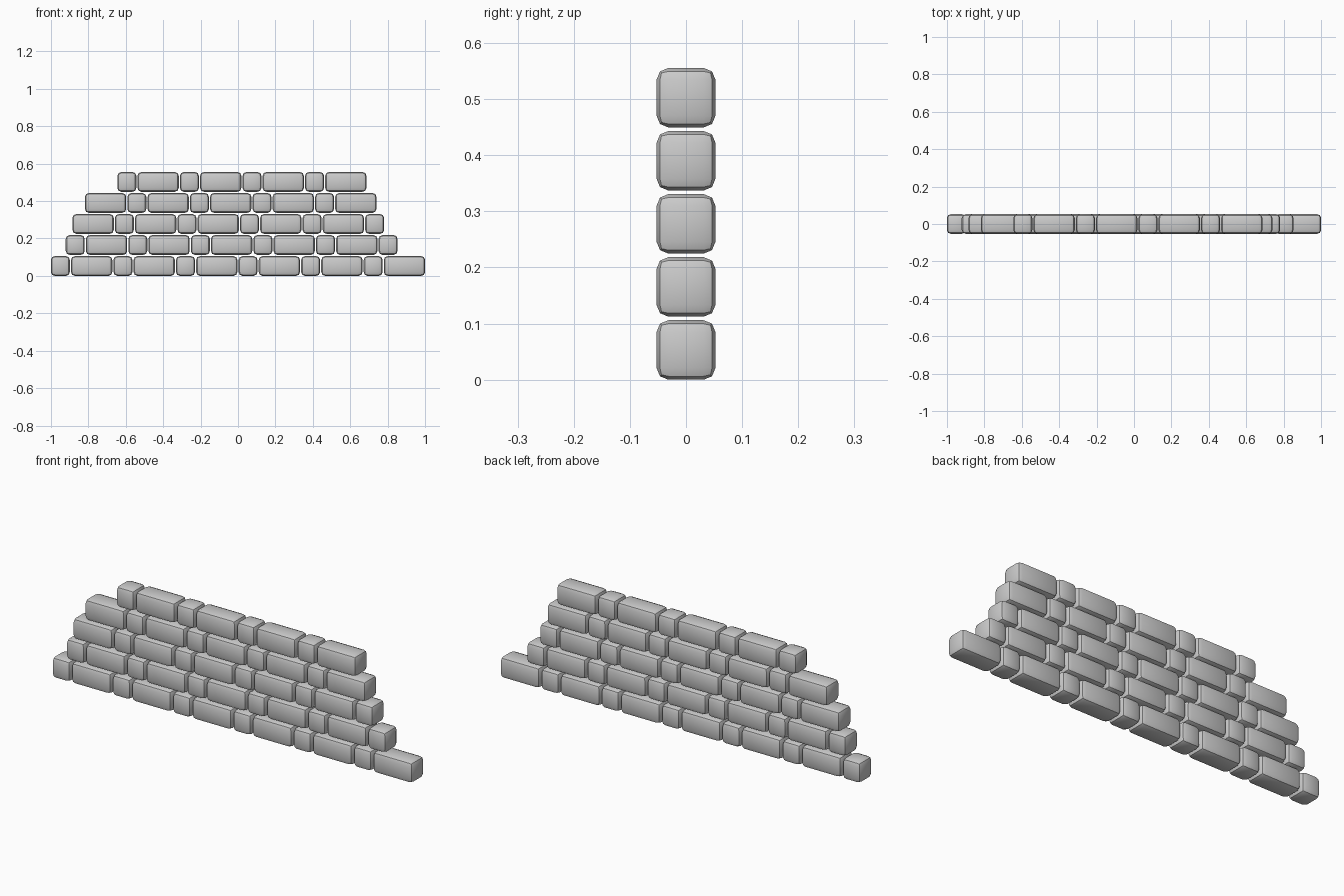
import bpy, bmesh, math

if "Cube" in bpy.data.objects:
    bpy.data.objects.remove(bpy.data.objects["Cube"])

SHORT, LONG = 0.1015, 0.221     # brick lengths
DEPTH, HEIGHT = 0.105, 0.106
GAP, COURSE = 0.006, 0.1124     # joint width, course spacing


def brick_mesh(name, length):
    """Box with two-step rounded edges, sharp only at the bevel ridge."""
    bm = bmesh.new()
    bmesh.ops.create_cube(bm, size=1)
    bmesh.ops.scale(bm, vec=(length, DEPTH, HEIGHT), verts=bm.verts)
    bmesh.ops.bevel(bm, geom=bm.edges[:], offset=0.021, segments=2,
                    profile=0.5, affect='EDGES')
    bm.normal_update()
    for f in bm.faces:
        f.smooth = True
    for e in bm.edges:
        e.smooth = e.calc_face_angle(0) < math.radians(30)
    me = bpy.data.meshes.new(name)
    bm.to_mesh(me)
    bm.free()
    return me


kinds = {'S': ("short_brick", SHORT), 'L': ("long_brick", LONG)}
meshes = {k: brick_mesh(n, length) for k, (n, length) in kinds.items()}

# Courses from the ground up: brick order and x centre
courses = [
    ("SL" * 6, 0.0),
    ("SL" * 5 + "S", -0.034),
    ("LS" * 5, -0.052),
    ("LS" * 4 + "L", -0.039),
    ("SL" * 4, 0.021),
]

for row, (order, centre) in enumerate(courses):
    total = sum(kinds[k][1] for k in order) + GAP * (len(order) - 1)
    x = centre - total / 2
    for i, k in enumerate(order):
        name, length = kinds[k]
        ob = bpy.data.objects.new(f"{name}_course{row + 1}_{i + 1}", meshes[k])
        ob.location = (x + length / 2, 0, HEIGHT / 2 + row * COURSE)
        bpy.context.collection.objects.link(ob)
        x += length + GAP
